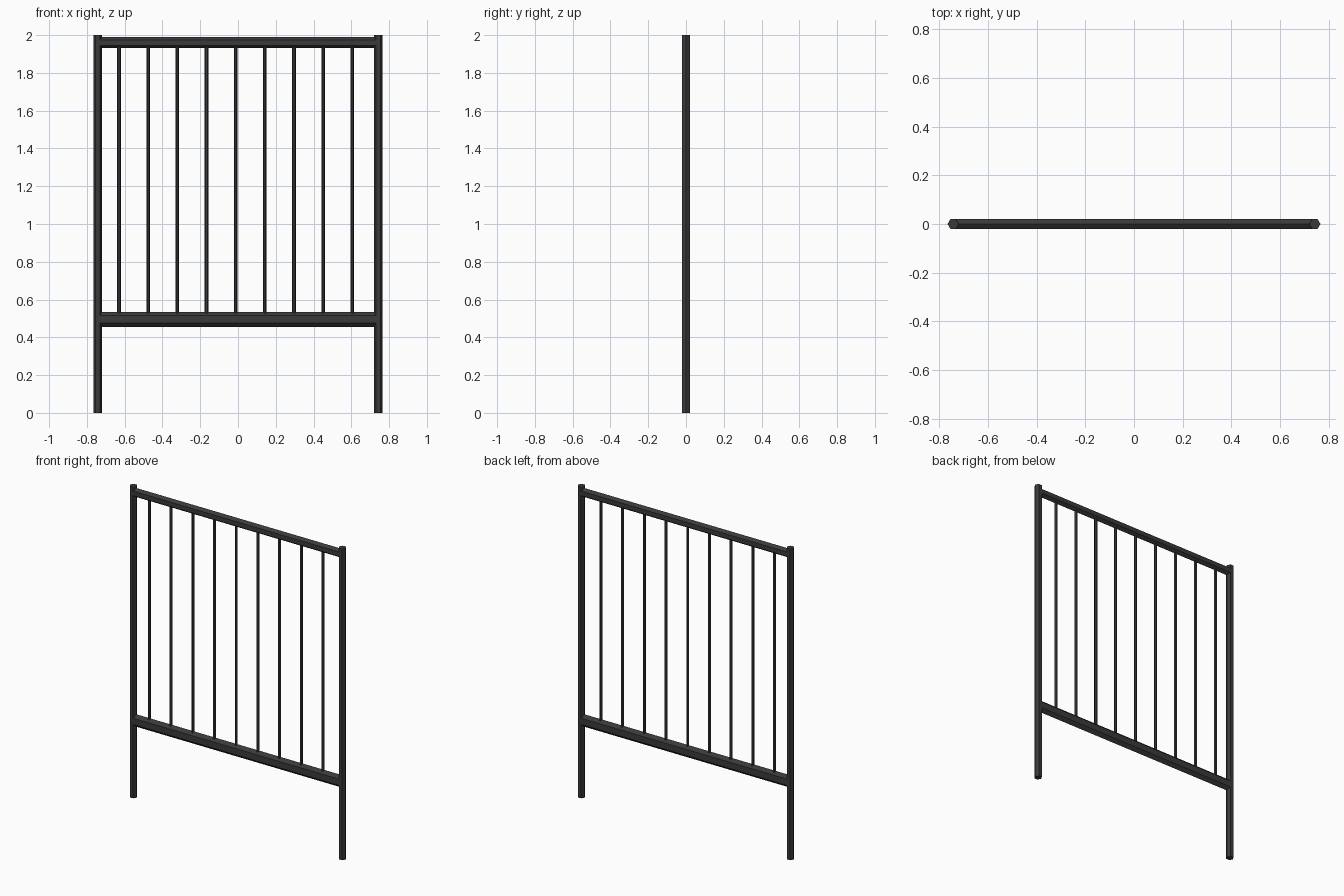
import bpy, math
from mathutils import Matrix

if "Cube" in bpy.data.objects:
    bpy.data.objects.remove(bpy.data.objects["Cube"])

iron = bpy.data.materials.new("dark iron")
iron.diffuse_color = (0.042, 0.042, 0.042, 1)
iron.use_nodes = True
iron.node_tree.nodes["Principled BSDF"].inputs["Base Color"].default_value = iron.diffuse_color


def hex_bar(name, length, half_x, half_y, loc, along_x=False):
    """Six-sided bar; corners point along x, or along z when laid flat."""
    h = length / 2
    ring = [(half_x * math.cos(math.radians(60 * i)),
             half_y * math.sin(math.radians(60 * i)) / math.sin(math.radians(60)))
            for i in range(6)]
    verts = [(x, y, z) for z in (-h, h) for x, y in ring]
    faces = [(i, (i + 1) % 6, (i + 1) % 6 + 6, i + 6) for i in range(6)]
    faces += [tuple(range(5, -1, -1)), tuple(range(6, 12))]
    me = bpy.data.meshes.new(name)
    me.from_pydata(verts, [], faces)
    if along_x:
        me.transform(Matrix.Rotation(math.radians(90), 4, 'Y'))
    me.materials.append(iron)
    ob = bpy.data.objects.new(name, me)
    ob.location = loc
    bpy.context.collection.objects.link(ob)
    return ob


# End posts
for side, x in (("left", -0.743), ("right", 0.743)):
    hex_bar(side + "_post", 2.0, 0.023, 0.02, (x, 0, 1.0))

# Horizontal rails
hex_bar("top_rail", 1.475, 0.029, 0.02, (0, 0, 1.96), True)
hex_bar("bottom_rail", 1.475, 0.04, 0.02, (0, 0, 0.495), True)

# Thin upright bars
for i in range(9):
    hex_bar(f"upright_bar_{i + 1}", 1.45, 0.0095, 0.0082,
            (-0.63 + 0.1544 * i, 0, 1.23))
